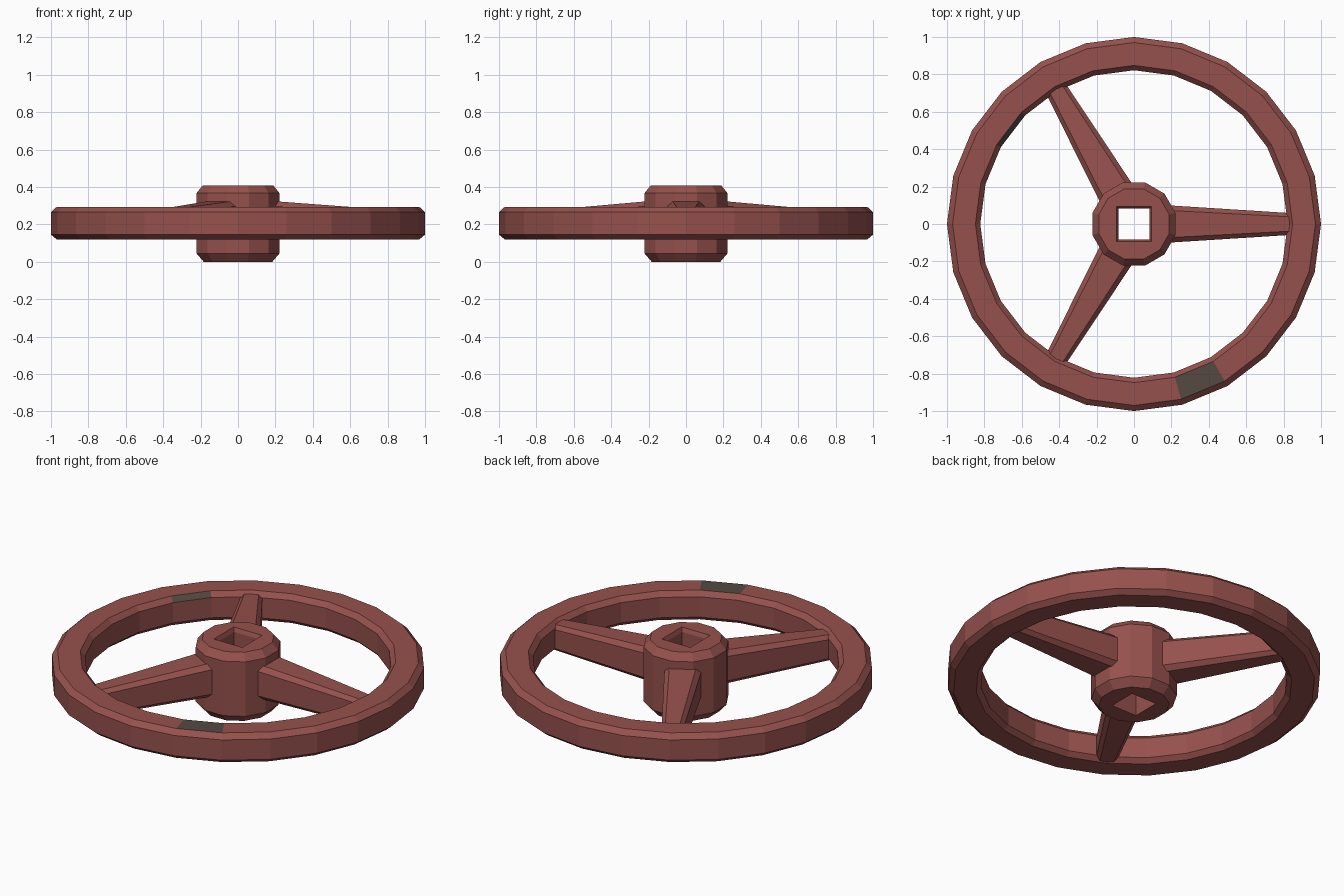
import bpy, bmesh, math
from mathutils import Vector, Matrix

cube = bpy.data.objects.get("Cube")
if cube:
    bpy.data.objects.remove(cube, do_unlink=True)


def material(name, rgb):
    mat = bpy.data.materials.new(name)
    mat.use_nodes = True
    mat.diffuse_color = (*rgb, 1)
    mat.node_tree.nodes["Principled BSDF"].inputs["Base Color"].default_value = (*rgb, 1)
    return mat


red = material("rusty red", (0.305, 0.083, 0.074))
grey = material("worn grey", (0.087, 0.067, 0.053))


def loft(name, rings, closed=False):
    """Skin a row of equal-sized point rings; cap the ends or join them."""
    bm = bmesh.new()
    rows = [[bm.verts.new(p) for p in ring] for ring in rings]
    pairs = list(zip(rows, rows[1:]))
    if closed:
        pairs.append((rows[-1], rows[0]))
    for a, b in pairs:
        for i in range(len(a)):
            j = (i + 1) % len(a)
            bm.faces.new((a[i], a[j], b[j], b[i]))
    if not closed:
        bm.faces.new(rows[0])
        bm.faces.new(rows[-1])
    bmesh.ops.recalc_face_normals(bm, faces=bm.faces)
    mesh = bpy.data.meshes.new(name)
    bm.to_mesh(mesh)
    bm.free()
    obj = bpy.data.objects.new(name, mesh)
    bpy.context.collection.objects.link(obj)
    mesh.materials.append(red)
    return obj


def circle(radius, z, sides, start=0.0):
    angles = [start + math.tau * i / sides for i in range(sides)]
    return [Vector((radius * math.cos(a), radius * math.sin(a), z)) for a in angles]


# Rim: chamfered rectangular section around 24 sides
section = [(0.97, 0.12), (1.0, 0.145), (1.0, 0.265), (0.97, 0.293),
           (0.848, 0.293), (0.822, 0.265), (0.822, 0.145), (0.848, 0.12)]
rim = loft("rim", [circle(r, z, 24) for r, z in section], closed=True)

# Worn patches: one top facet and one inner bevel facet
rim.data.materials.append(grey)
for face in rim.data.polygons:
    angle = math.degrees(math.atan2(face.center.y, face.center.x))
    inward = face.normal.xy.dot(face.center.xy) < 0
    on_top = face.normal.z > 0.99 and abs(angle + 67.5) < 2
    on_bevel = 0.3 < face.normal.z < 0.95 and inward and abs(angle - 142.5) < 2
    face.material_index = int(on_top or on_bevel)

# Hub: twelve-sided barrel with bevelled ends
hub_steps = [(0.19, 0.0), (0.23, 0.045), (0.23, 0.367), (0.195, 0.408)]
hub = loft("hub", [circle(r, z, 12, math.radians(15)) for r, z in hub_steps])

# Square shaft hole, flared at the top
hole_steps = [(0.083, -0.1), (0.083, 0.385), (0.093, 0.408), (0.093, 0.5)]
cutter = loft("hole_cutter", [circle(h * math.sqrt(2), z, 4, math.pi / 4) for h, z in hole_steps])
cutter.hide_render = True
cut = hub.modifiers.new("shaft_hole", 'BOOLEAN')
cut.object = cutter
cut.solver = 'EXACT'
bpy.context.view_layer.objects.active = hub
bpy.ops.object.modifier_apply(modifier=cut.name)
bpy.data.objects.remove(cutter, do_unlink=True)


# Spokes: tapered bars with bevelled edges
def spoke_section(x, half, top, bottom, bevel):
    side = [(half, bottom + bevel), (half, top - bevel), (half - bevel, top)]
    right = [(half - bevel, bottom)] + side
    left = [(-y, z) for y, z in reversed(right)]
    return [Vector((x, y, z)) for y, z in right + left]


for i, place in enumerate(("right", "back", "front")):
    spoke = loft("spoke_" + place, [spoke_section(0.18, 0.1, 0.325, 0.125, 0.027),
                                    spoke_section(0.86, 0.057, 0.274, 0.125, 0.02)])
    spoke.data.transform(Matrix.Rotation(math.tau * i / 3, 4, 'Z'))
